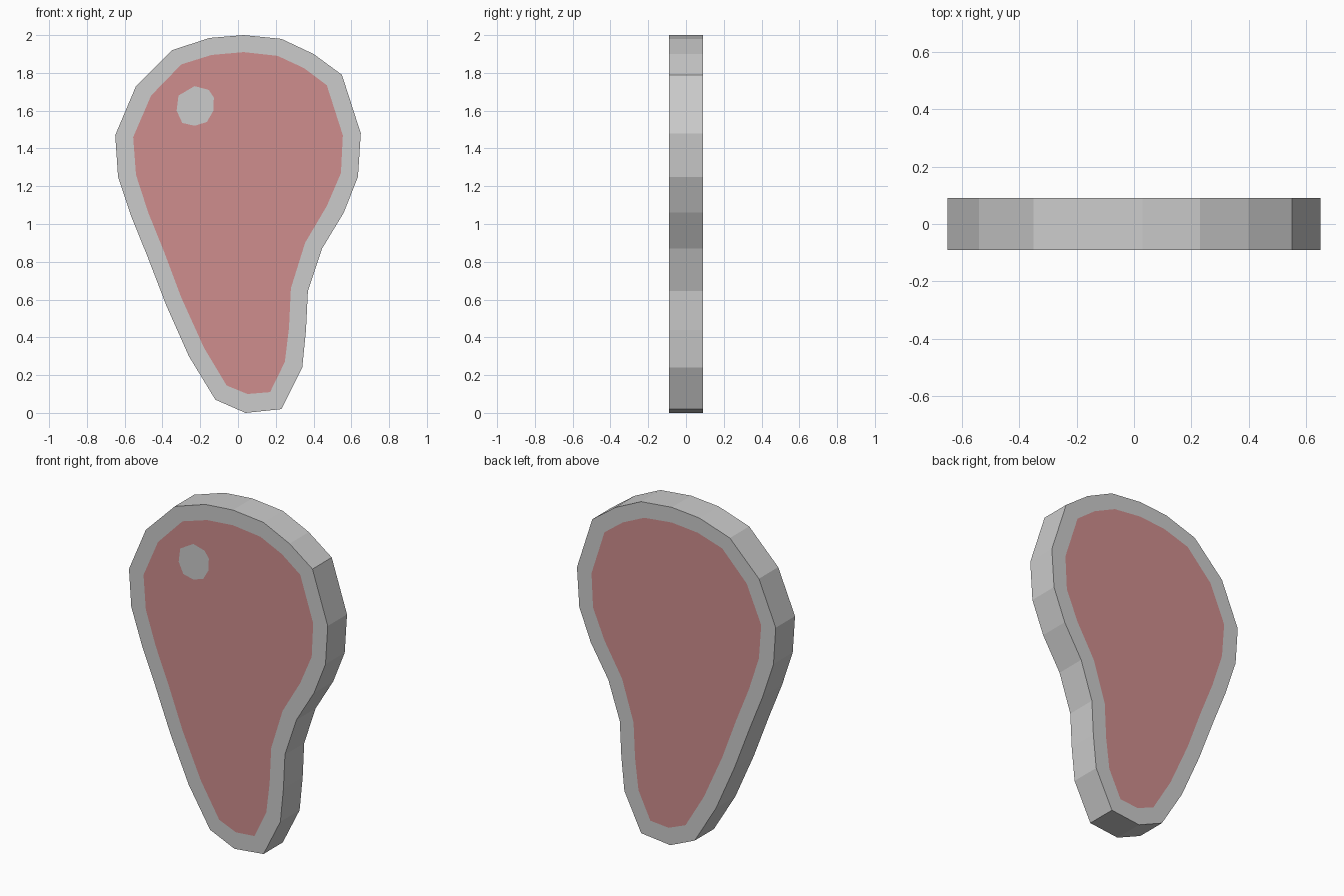
import bpy, bmesh

if "Cube" in bpy.data.objects:
    bpy.data.objects.remove(bpy.data.objects["Cube"])

HALF = 0.09   # half thickness
# Fat outline and meat outline as (x, z), clockwise from the top
OUTER = [(0.03, 2.0), (0.23, 1.98), (0.40, 1.90), (0.55, 1.79), (0.65, 1.48), (0.635, 1.25),
         (0.56, 1.06), (0.445, 0.87), (0.37, 0.645), (0.36, 0.44), (0.34, 0.24), (0.23, 0.02),
         (0.04, 0.0), (-0.12, 0.07), (-0.26, 0.30), (-0.38, 0.57), (-0.48, 0.83), (-0.565, 1.04),
         (-0.635, 1.25), (-0.65, 1.47), (-0.54, 1.73), (-0.35, 1.92), (-0.15, 1.985)]
INNER = [(0.03, 1.91), (0.21, 1.89), (0.35, 1.825), (0.47, 1.735), (0.555, 1.47), (0.545, 1.27),
         (0.47, 1.095), (0.355, 0.90), (0.28, 0.66), (0.27, 0.45), (0.248, 0.27), (0.17, 0.11),
         (0.05, 0.10), (-0.06, 0.145), (-0.18, 0.345), (-0.30, 0.61), (-0.39, 0.85), (-0.475, 1.06),
         (-0.54, 1.26), (-0.555, 1.46), (-0.46, 1.68), (-0.30, 1.845), (-0.14, 1.895)]
BONE = [(-0.23, 1.73), (-0.155, 1.71), (-0.128, 1.67), (-0.13, 1.60), (-0.165, 1.54),
        (-0.23, 1.52), (-0.295, 1.535), (-0.325, 1.60), (-0.315, 1.68)]


def material(name, rgb):
    mat = bpy.data.materials.new(name)
    mat.diffuse_color = (*rgb, 1)
    mat.use_nodes = True
    mat.node_tree.nodes["Principled BSDF"].inputs["Base Color"].default_value = mat.diffuse_color
    return mat


def ring(bm, points, y):
    return [bm.verts.new((x, y, z)) for x, z in points]


def bridge(bm, a, b):
    n = len(a)
    for i in range(n):
        j = (i + 1) % n
        bm.faces.new((a[i], a[j], b[j], b[i]))


def edges(bm, loop):
    return [bm.edges.new((loop[i - 1], loop[i])) for i in range(len(loop))]


def finish(name, bm, mat=None):
    mesh = bpy.data.meshes.new(name)
    bm.to_mesh(mesh)
    bm.free()
    if mat:
        mesh.materials.append(mat)
    ob = bpy.data.objects.new(name, mesh)
    bpy.context.collection.objects.link(ob)


def face_outward(bm):
    bm.normal_update()
    for f in list(bm.faces):
        if f.normal.y * f.calc_center_median().y < 0:
            f.normal_flip()


# Fat rim: outer wall plus the front and back borders
bm = bmesh.new()
front, back = ring(bm, OUTER, -HALF), ring(bm, OUTER, HALF)
bridge(bm, front, back)
bridge(bm, ring(bm, INNER, -HALF), front)
bridge(bm, back, ring(bm, INNER, HALF))
finish("fat_rim", bm)

# Meat: plain back face, front face with a hole for the bone
bm = bmesh.new()
loops = edges(bm, ring(bm, INNER, -HALF)) + edges(bm, ring(bm, BONE, -HALF))
bmesh.ops.triangle_fill(bm, use_beauty=True, edges=loops, normal=(0, -1, 0))
bm.faces.new(ring(bm, INNER, HALF))
face_outward(bm)
finish("meat", bm, material("meat_red", (0.62, 0.27, 0.27)))

# Bone: flush patch on the front
bm = bmesh.new()
bm.faces.new(ring(bm, BONE, -HALF))
face_outward(bm)
finish("bone", bm, material("bone_grey", (0.63, 0.65, 0.65)))
